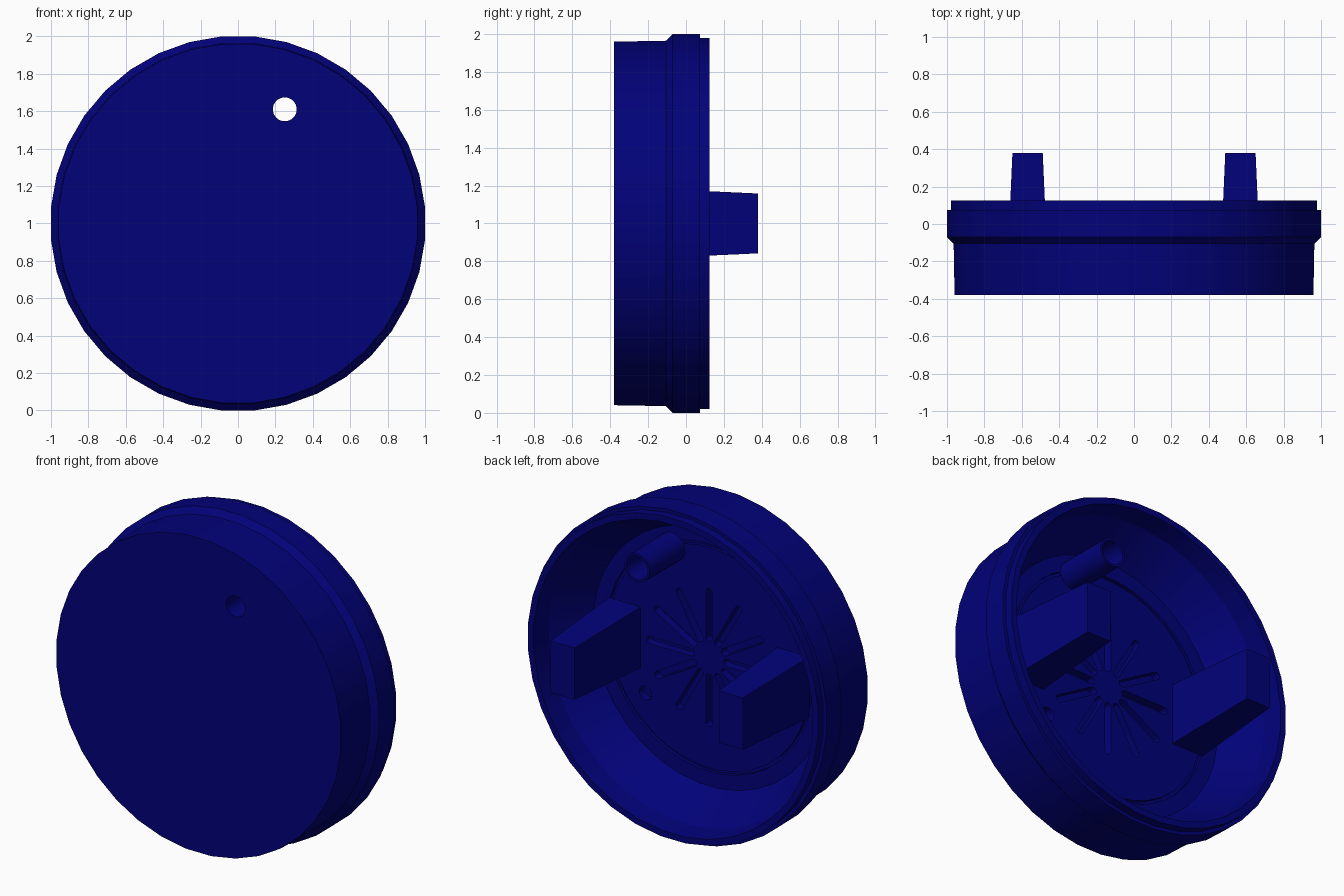
import bpy, bmesh, math
from mathutils import Matrix, Vector

default = bpy.data.objects.get("Cube")
if default:
    bpy.data.objects.remove(default, do_unlink=True)

# Single navy material
navy = bpy.data.materials.new("navy_blue")
navy.use_nodes = True
NAVY = (0.0005, 0.0005, 0.19, 1.0)
navy.diffuse_color = NAVY
navy.node_tree.nodes["Principled BSDF"].inputs["Base Color"].default_value = NAVY

SIDES = 36
FLOOR_Y = -0.222
AXIS_Z = 1.0
HOLE = (0.25, 1.61)


def make_object(name, bm):
    bmesh.ops.remove_doubles(bm, verts=bm.verts, dist=1e-5)
    bmesh.ops.recalc_face_normals(bm, faces=bm.faces)
    mesh = bpy.data.meshes.new(name)
    bm.to_mesh(mesh)
    bm.free()
    mesh.materials.append(navy)
    obj = bpy.data.objects.new(name, mesh)
    bpy.context.collection.objects.link(obj)
    return obj


def select_only(obj):
    bpy.ops.object.select_all(action='DESELECT')
    obj.select_set(True)
    bpy.context.view_layer.objects.active = obj


def lathe(name, profile, segments, x=0.0, z=AXIS_Z, closed=False):
    """Turn (radius, y) points around an axis running front to back."""
    bm = bmesh.new()
    rings = []
    for i in range(segments):
        a = 2 * math.pi * (i + 0.5) / segments
        rings.append([bm.verts.new((x + r * math.cos(a), y, z + r * math.sin(a)))
                      for r, y in profile])
    steps = len(profile) if closed else len(profile) - 1
    for i in range(segments):
        a, b = rings[i], rings[(i + 1) % segments]
        for j in range(steps):
            k = (j + 1) % len(profile)
            if profile[j][0] == 0:
                bm.faces.new([a[j], b[k], a[k]])
            elif profile[k][0] == 0:
                bm.faces.new([a[j], b[j], a[k]])
            else:
                bm.faces.new([a[j], b[j], b[k], a[k]])
    return make_object(name, bm)


def extrude_outline(name, points, y0, y1):
    """Prism from an (x, z) outline between two depths."""
    bm = bmesh.new()
    face = bm.faces.new([bm.verts.new((x, y0, z)) for x, z in points])
    moved = bmesh.ops.extrude_face_region(bm, geom=[face])["geom"]
    verts = [g for g in moved if isinstance(g, bmesh.types.BMVert)]
    bmesh.ops.translate(bm, verts=verts, vec=(0, y1 - y0, 0))
    # Keep both caps so the prism is watertight
    bmesh.ops.holes_fill(bm, edges=bm.edges, sides=0)
    return make_object(name, bm)


def cut(target, cutter):
    mod = target.modifiers.new("cut", 'BOOLEAN')
    mod.operation = 'DIFFERENCE'
    mod.solver = 'EXACT'
    mod.object = cutter
    select_only(target)
    bpy.ops.object.modifier_apply(modifier=mod.name)
    bpy.data.objects.remove(cutter, do_unlink=True)


# Cap body: closed front, stepped flange, straight then sloped inner wall,
# and a ring groove in the floor
R = 1 / math.cos(math.pi / SIDES)
body_profile = [
    (0, -0.38), (0.963, -0.38), (0.968, -0.105), (R, -0.07), (R, 0.075),
    (0.983, 0.075), (0.983, 0.125), (0.945, 0.125), (0.93, 0.0),
    (0.785, FLOOR_Y), (0.695, FLOOR_Y), (0.695, FLOOR_Y - 0.02),
    (0.675, FLOOR_Y - 0.02), (0.675, FLOOR_Y), (0, FLOOR_Y)]
body = lathe("cap_body", body_profile, SIDES)

# Through hole and small round pocket
cut(body, lathe("hole_cutter", [(0, -0.5), (0.064, -0.5), (0.064, 0.3), (0, 0.3)],
                24, *HOLE))
cut(body, lathe("pocket_cutter", [(0, -0.27), (0.042, -0.27), (0.042, 0), (0, 0)],
                16, 0.43, 0.67))

# Twelve round-ended slots radiating from the middle of the floor
W = 0.022
arc = [math.pi * i / 6 for i in range(7)]
outline = [(W * math.cos(t), 0.40 + W * math.sin(t)) for t in arc]
outline += [(-W * math.cos(t), 0.12 - W * math.sin(t)) for t in arc]
for n in range(12):
    turn = Matrix.Rotation(math.radians(30 * n), 2)
    pts = [turn @ Vector(p) for p in outline]
    pts = [(p.x, p.y + AXIS_Z) for p in pts]
    cut(body, extrude_outline("slot_cutter", pts, FLOOR_Y - 0.05, 0))

# Open tube behind the hole
tube = lathe("hole_tube", [(0.064, FLOOR_Y - 0.005), (0.088, FLOOR_Y - 0.005),
                           (0.086, 0.115), (0.072, 0.115)], 24, *HOLE, closed=True)


# Pair of tapered prongs
def prong(name, side):
    bm = bmesh.new()
    bmesh.ops.create_cube(bm, size=1)
    for v in bm.verts:
        tip = v.co.y > 0
        half_x, half_z = (0.081, 0.158) if tip else (0.108, 0.186)
        v.co = (side * 0.569 + math.copysign(half_x, v.co.x),
                0.38 if tip else FLOOR_Y - 0.005,
                AXIS_Z + math.copysign(half_z, v.co.z))
    make_object(name, bm)


prong("left_prong", 1)
prong("right_prong", -1)

# Soft shading on the round parts
for obj in (body, tube):
    select_only(obj)
    bpy.ops.object.shade_smooth_by_angle(angle=math.radians(25))
